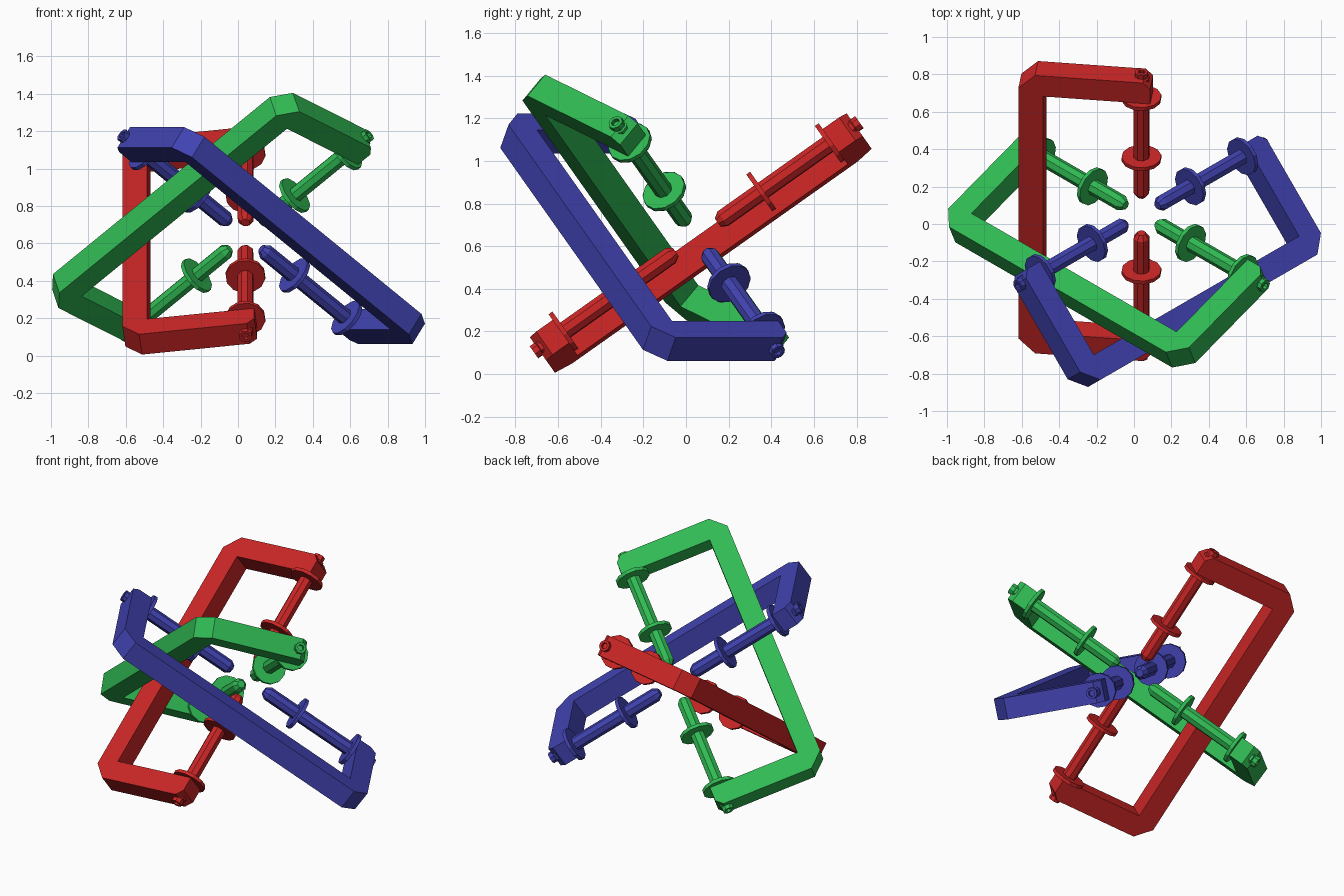
import bpy, bmesh, math
from mathutils import Matrix, Vector

if "Cube" in bpy.data.objects:
    bpy.data.objects.remove(bpy.data.objects["Cube"])

CENTRE = Vector((0.04, 0.05, 0.642))
ELEV = math.atan(1 / math.sqrt(2))      # three mutually square axes
BAR = 0.134                             # square bar section
HALF = 0.91                             # half height of the clamp
OUT = 0.655                             # outer face of the spine from the screw axis


def material(name, col):
    m = bpy.data.materials.new(name)
    m.diffuse_color = (*col, 1)
    m.use_nodes = True
    m.node_tree.nodes["Principled BSDF"].inputs["Base Color"].default_value = m.diffuse_color
    return m


def add(name, bm, mat, world):
    bmesh.ops.recalc_face_normals(bm, faces=bm.faces)
    me = bpy.data.meshes.new(name)
    bm.to_mesh(me)
    bm.free()
    me.materials.append(mat)
    ob = bpy.data.objects.new(name, me)
    ob.matrix_world = world
    bpy.context.collection.objects.link(ob)


def frame_mesh():
    """C-shaped frame: outline in local x/z, extruded along y."""
    c, end, ec = 0.09, -0.055, 0.04
    top = [(end, HALF - BAR), (end, HALF - ec), (end + ec, HALF),
           (OUT - c, HALF), (OUT, HALF - c)]
    inner = (OUT - BAR, HALF - BAR)
    pts = top + [(x, -z) for x, z in reversed(top)]
    pts += [(inner[0], -inner[1]), inner]
    bm = bmesh.new()
    f = bm.faces.new([bm.verts.new((x, -BAR / 2, z)) for x, z in pts])
    r = bmesh.ops.extrude_face_region(bm, geom=[f])
    vs = [g for g in r["geom"] if isinstance(g, bmesh.types.BMVert)]
    bmesh.ops.translate(bm, verts=vs, vec=(0, BAR, 0))
    return bm


def lathe(profile, sides, sign):
    """Solid turned around local z from (radius, height) pairs."""
    bm = bmesh.new()
    rings = []
    for r, z in profile:
        rings.append([bm.verts.new((r * math.cos(a), r * math.sin(a), sign * z))
                      for a in (2 * math.pi * (i + 0.5) / sides for i in range(sides))])
    for a, b in zip(rings, rings[1:]):
        for i in range(sides):
            j = (i + 1) % sides
            bm.faces.new((a[i], a[j], b[j], b[i]))
    bm.faces.new(rings[0])
    bm.faces.new(rings[-1])
    return bm


# rod with a tapered tip and a socketed outer end
ROD = [(0.024, 0.12), (0.044, 0.15), (0.044, 0.90), (0.036, 0.905),
       (0.036, 0.935), (0.02, 0.935), (0.02, 0.915)]

# colour name, colour, heading of the screw axis, heading of the spine, spine tilt
CLAMPS = [("red", (0.60, 0.019, 0.019), 90, 180, -7),
          ("blue", (0.053, 0.056, 0.44), 210, 300, 0),
          ("green", (0.03, 0.49, 0.087), 330, 240, 24)]

for cname, col, head, side, tilt in CLAMPS:
    mat = material(cname + " paint", col)
    h, s, t = (math.radians(v) for v in (head, side, tilt))
    ce, se = math.cos(ELEV), math.sin(ELEV)
    axis = Vector((ce * math.cos(h), ce * math.sin(h), se))
    up = Vector((-se * math.cos(h), -se * math.sin(h), ce))
    ex = Vector((math.cos(s), math.sin(s), 0)) * math.cos(t) + up * math.sin(t)
    ey = axis.cross(ex)
    world = Matrix((ex, ey, axis)).transposed().to_4x4()
    world.translation = CENTRE

    add(cname + "_frame", frame_mesh(), mat, world)
    for label, sign in (("upper", 1), ("lower", -1)):
        pre = f"{cname}_{label}"
        add(pre + "_rod", lathe(ROD, 8, sign), mat, world)
        # thin washers: one mid rod, one against the arm
        for part, z in (("inner_washer", 0.36), ("outer_washer", 0.754)):
            add(f"{pre}_{part}", lathe([(0.107, z), (0.107, z + 0.022)], 12, sign), mat, world)
